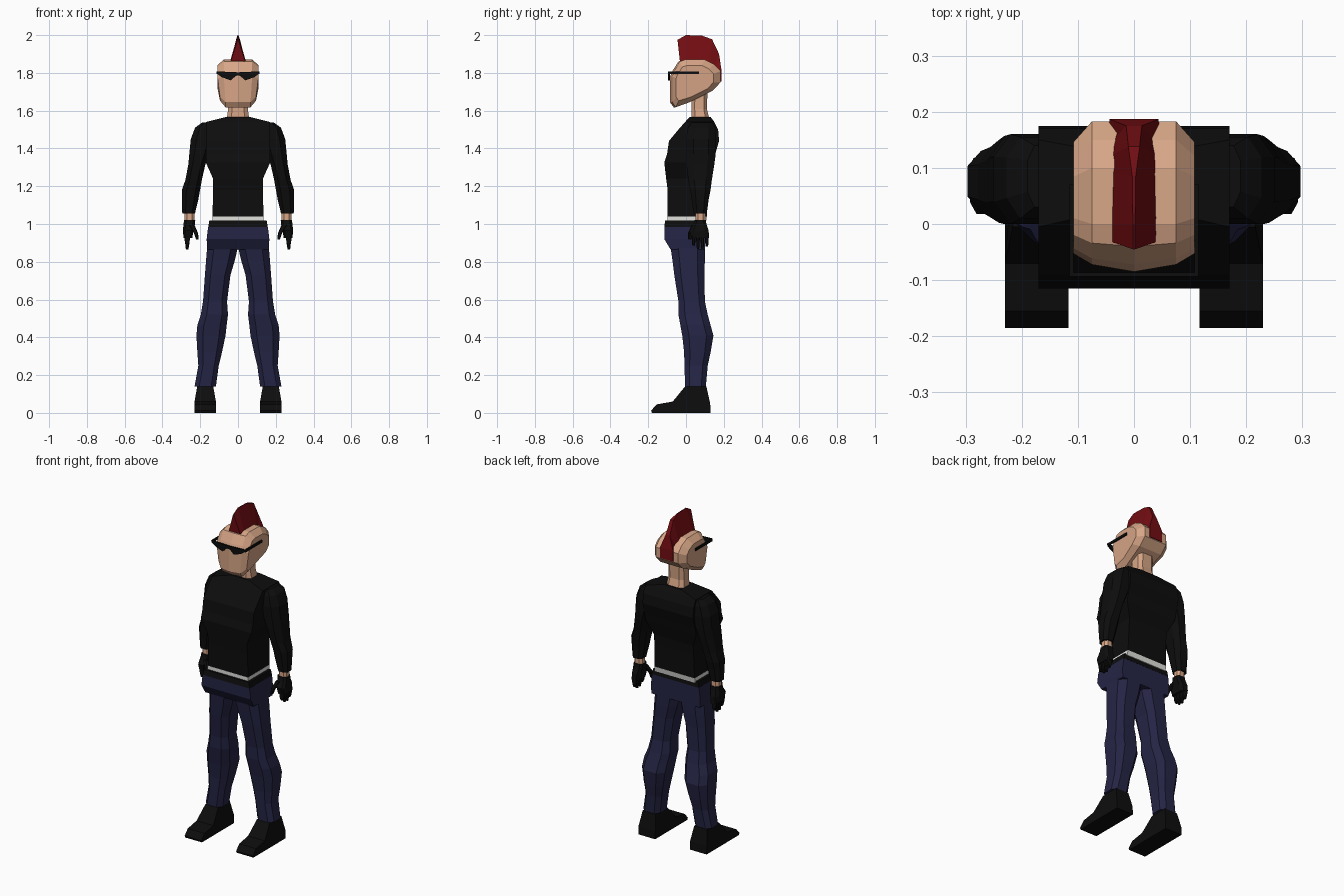
import bpy, bmesh


def material(name, rgb):
    m = bpy.data.materials.new(name)
    m.diffuse_color = (*rgb, 1)
    return m


SKIN = material("skin", (0.68, 0.38, 0.24))
BLACK = material("black_cloth", (0.004, 0.004, 0.004))
DENIM = material("navy_denim", (0.018, 0.018, 0.06))
RED = material("red_hair", (0.17, 0.004, 0.006))
WHITE = material("white_hem", (0.75, 0.75, 0.72))


def loft(name, rings, mat, mirror=False):
    """Skin a list of equal-length point rings and cap both ends."""
    bm = bmesh.new()
    vs = [[bm.verts.new(p) for p in r] for r in rings]
    n = len(rings[0])
    for a, b in zip(vs, vs[1:]):
        for i in range(n):
            j = (i + 1) % n
            bm.faces.new((a[i], a[j], b[j], b[i]))
    bm.faces.new(vs[0])
    bm.faces.new(vs[-1])
    bmesh.ops.recalc_face_normals(bm, faces=bm.faces)
    me = bpy.data.meshes.new(name)
    bm.to_mesh(me)
    bm.free()
    me.materials.append(mat)
    ob = bpy.data.objects.new(name, me)
    bpy.context.collection.objects.link(ob)
    if mirror:
        ob.modifiers.new("mirror", 'MIRROR').use_mirror_merge = False
    return ob


def section(z, x0, x1, y0, y1, c=0.0):
    """Horizontal box section; c is the corner cut as a share of each side."""
    if c == 0:
        return [(x0, y0, z), (x1, y0, z), (x1, y1, z), (x0, y1, z)]
    dx, dy = (x1 - x0) * c, (y1 - y0) * c
    return [(x0 + dx, y0, z), (x1 - dx, y0, z), (x1, y0 + dy, z), (x1, y1 - dy, z),
            (x1 - dx, y1, z), (x0 + dx, y1, z), (x0, y1 - dy, z), (x0, y0 + dy, z)]


def stack(name, rows, mat, c=0.0, mirror=False):
    return loft(name, [section(*r, c) for r in rows], mat, mirror)


def body(name, rows, mat):
    """Symmetric stack; rows are z, half width, front y, back y."""
    return stack(name, [(z, -w, w, a, b) for z, w, a, b in rows], mat)


# Torso, hem, belt and hips
body("shirt", [(1.04, .135, -.097, .11), (1.18, .132, -.097, .115),
               (1.24, .132, -.105, .12), (1.325, .17, -.115, .145),
               (1.37, .17, -.10, .155), (1.44, .17, -.09, .175),
               (1.50, .17, -.04, .17), (1.54, .17, -.005, .15),
               (1.567, .06, .02, .13)], BLACK)
body("shirt_hem", [(1.01, .136, -.098, .106), (1.04, .136, -.098, .111)], WHITE)
body("belt", [(.985, .157, -.115, .103), (1.018, .152, -.11, .10)], BLACK)
body("hips", [(.865, .163, -.082, .10), (.92, .166, -.115, .10),
              (.985, .158, -.115, .102)], DENIM)

# Trouser legs
stack("trouser_leg", [(.14, .117, .23, -.005, .105), (.25, .102, .21, -.008, .115),
                      (.32, .085, .215, -.01, .13), (.41, .066, .22, -.02, .145),
                      (.465, .06, .215, -.03, .13), (.52, .053, .197, -.04, .115),
                      (.59, .058, .185, -.04, .10), (.73, .04, .175, -.062, .097),
                      (.81, .016, .169, -.072, .10), (.88, .0, .163, -.082, .10)],
      DENIM, .22, True)

# Shoes: side profile carried across the width, narrower at the ankle
shoe = [(.13, 0), (-.18, 0), (-.185, .012), (-.155, .045), (-.07, .06),
        (-.005, .14), (.108, .14), (.128, .05)]
loft("shoe", [[(x + s * (.014 if z > .1 else 0), y, z) for y, z in shoe]
              for x, s in ((.117, 1), (.23, -1))], BLACK, True)

# Sleeves, wrists and gloves
stack("sleeve", [(1.055, .228, .295, .04, .11), (1.13, .21, .297, .03, .12),
                 (1.18, .201, .297, .022, .13), (1.235, .191, .278, .012, .137),
                 (1.315, .173, .263, .002, .15), (1.37, .15, .258, .0, .157),
                 (1.45, .13, .25, .0, .16), (1.51, .13, .227, .01, .155),
                 (1.537, .14, .19, .03, .14)], BLACK, .25, True)
stack("wrist", [(1.0, .23, .284, .05, .102), (1.07, .232, .284, .05, .102)],
      SKIN, .25, True)
stack("glove_palm", [(.925, .242, .288, .028, .122), (.965, .236, .292, .018, .12),
                     (1.0, .228, .288, .04, .108), (1.022, .226, .286, .045, .105)],
      BLACK, .2, True)
for i in range(4):
    y = .03 + i * .0235
    tip = (.885, .868, .866, .882)[i]
    stack("glove_finger", [(tip, .262, .276, y + .004, y + .016),
                           (.90, .257, .28, y + .001, y + .019),
                           (.94, .252, .287, y, y + .02)], BLACK, .2, True)
stack("glove_thumb", [(.918, .209, .222, .012, .028), (.95, .211, .233, .01, .034),
                      (.995, .23, .26, .03, .065)], BLACK, .2, True)

# Neck
stack("neck", [(1.55, -.06, .06, .03, .125), (1.61, -.052, .052, .03, .11),
               (1.72, -.052, .052, .03, .115)], SKIN, .2)

# Head: side profile carried across the width with bevelled cheeks
head = [(-.085, 1.645), (-.065, 1.618), (.02, 1.645), (.14, 1.705), (.183, 1.75),
        (.183, 1.81), (.15, 1.845), (.10, 1.87), (0, 1.872), (-.04, 1.86),
        (-.072, 1.81), (-.085, 1.78)]


def head_ring(x, s, front):
    ring = []
    for y, z in head:
        y, z = .04 + (y - .04) * s, 1.75 + (z - 1.75) * s
        ring.append((x * (.88 if z < 1.68 else 1), y * front if y < 0 else y, z))
    return ring


loft("head", [head_ring(*a) for a in ((-.108, .74, 1), (-.075, 1, .85), (0, 1, 1),
                                      (.075, 1, .85), (.108, .74, 1))], SKIN)

# Mohawk: base y, z, crest y, z, crest half width
crest = [(-.03, 1.84, -.045, 1.975, .002), (0, 1.85, 0, 2.0, .002),
         (.09, 1.84, .085, 1.997, .003), (.12, 1.82, .138, 1.978, .010),
         (.14, 1.80, .175, 1.90, .014), (.15, 1.77, .187, 1.82, .044),
         (.15, 1.75, .187, 1.755, .044)]
loft("mohawk", [[(-.045, a, b), (.045, a, b), (w, c, d), (-w, c, d)]
                for a, b, c, d, w in crest], RED)

# Sunglasses
lens = [(0, 1.803), (.115, 1.808), (.108, 1.793), (.085, 1.777), (.038, 1.76),
        (.012, 1.784), (0, 1.786)]
loft("sunglass_lens", [[(x, y, z) for x, z in lens] for y in (-.094, -.086)],
     BLACK, True)
stack("sunglass_temple", [(1.793, .108, .115, -.09, .07),
                          (1.808, .108, .115, -.09, .07)], BLACK, 0, True)
